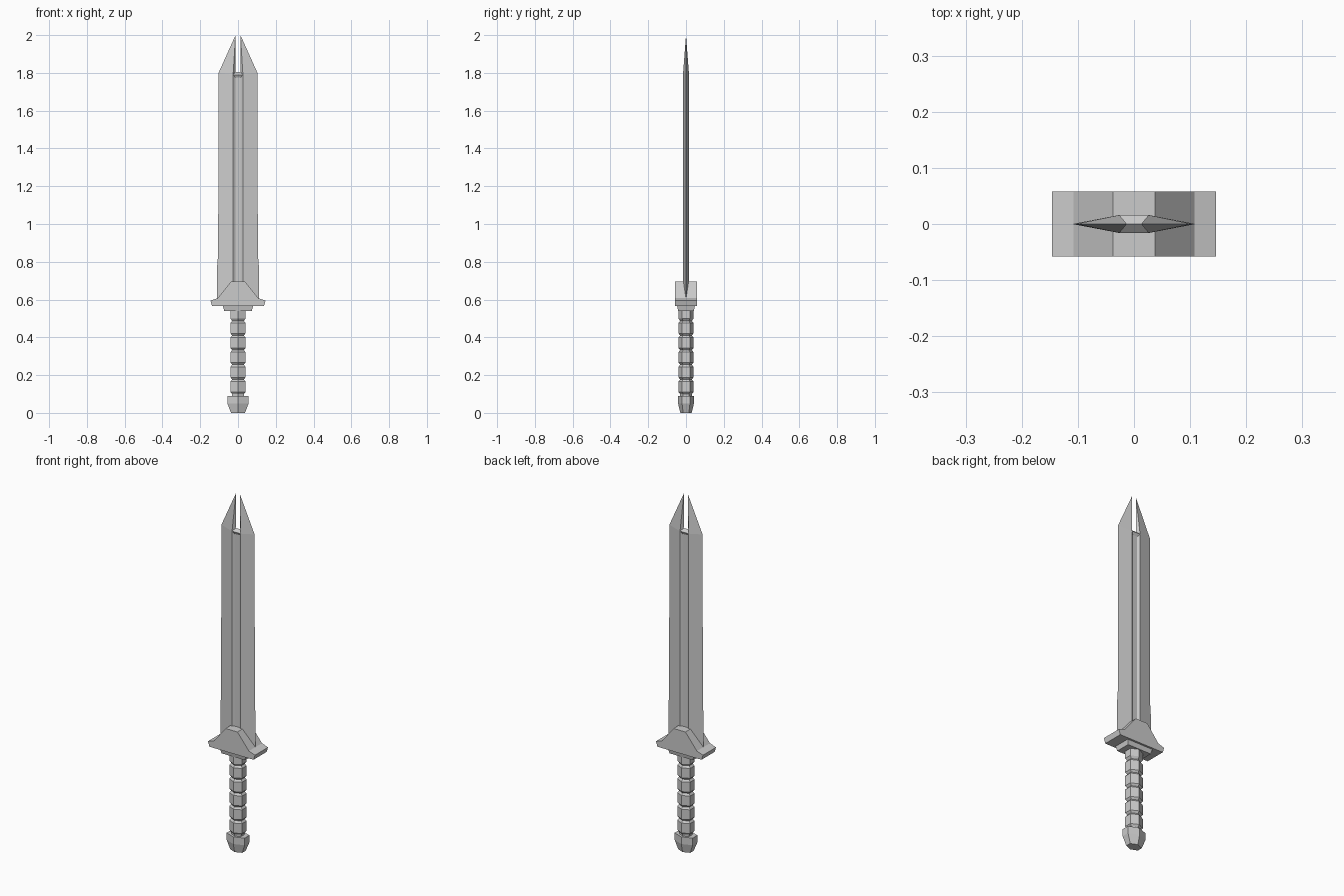
import bpy, bmesh

if "Cube" in bpy.data.objects:
    bpy.data.objects.remove(bpy.data.objects["Cube"])


def make_object(name, verts, faces):
    mesh = bpy.data.meshes.new(name)
    bm = bmesh.new()
    vs = [bm.verts.new(v) for v in verts]
    for f in faces:
        bm.faces.new([vs[i] for i in f])
    bmesh.ops.recalc_face_normals(bm, faces=bm.faces)
    bm.to_mesh(mesh)
    bm.free()
    obj = bpy.data.objects.new(name, mesh)
    bpy.context.collection.objects.link(obj)
    return obj


def loft(name, rings):
    """Skin a stack of equal-sized point rings and cap both ends."""
    n = len(rings[0])
    faces = [tuple(range(n)), tuple(range(n * (len(rings) - 1), n * len(rings)))]
    for r in range(len(rings) - 1):
        for i in range(n):
            j = (i + 1) % n
            faces.append((r * n + i, r * n + j, (r + 1) * n + j, (r + 1) * n + i))
    return make_object(name, [p for ring in rings for p in ring], faces)


def hexagon(rx, ry, z):
    """Six-sided ring with its points at front and back."""
    shape = [(0, -1), (1, -.5), (1, .5), (0, 1), (-1, .5), (-1, -.5)]
    return [(x * rx, y * ry, z) for x, y in shape]


def rectangle(rx, ry, z):
    return [(-rx, -ry, z), (rx, -ry, z), (rx, ry, z), (-rx, ry, z)]


# Blade: front right quarter, with groove and split tip, mirrored twice
points = {
    "E0": (.11, 0, .6), "E1": (.11, 0, .78), "E2": (.105, 0, .84),
    "E3": (.103, 0, 1.8), "T": (.013, 0, 2.0),
    "R0": (.026, -.016, .6), "R1": (.026, -.016, 1.79),
    "F0": (.014, -.008, .6), "F1": (.014, -.008, 1.775),
    "C0": (0, -.008, .6), "C1": (0, -.008, 1.775),
    "M": (0, -.016, 1.79), "S": (.014, 0, 1.805), "SC": (0, 0, 1.805),
}
panels = ["R0 E0 E1 E2 E3 R1", "R1 E3 T", "R1 T S", "R0 R1 F1 F0",
          "F0 F1 C1 C0", "F1 R1 M C1", "R1 S SC M"]
keys = list(points)
blade = make_object("blade", points.values(),
                    [[keys.index(k) for k in p.split()] for p in panels])
bm = bmesh.new()
bm.from_mesh(blade.data)
bm.normal_update()
bmesh.ops.reverse_faces(bm, faces=[f for f in bm.faces if f.normal.y > 0])
bm.to_mesh(blade.data)
bm.free()
mirror = blade.modifiers.new("mirror", 'MIRROR')
mirror.use_axis = (True, True, False)
mirror.merge_threshold = .0005

# Guard: stepped profile extruded front to back
half = [(.137, .566), (.146, .594), (.108, .607), (.037, .695)]
profile = half + [(-x, z) for x, z in reversed(half)]
loft("guard", [[(x, y, z) for x, z in profile] for y in (-.058, .058)])

# Collar plate under the guard
loft("guard_collar", [rectangle(.073, .042, .54), rectangle(.08, .047, .566)])

# Grip: hexagonal segments separated by narrow grooves
rings = [hexagon(.03, .03, .08)]
for i in range(5):
    z0 = .1 + i * .0775
    z1 = z0 + .0775
    for r, z in [(.031, z0), (.04, z0 + .011), (.04, z1 - .011), (.031, z1)]:
        if r > .035 or not i or z == z1:
            rings.append(hexagon(r, r, z))
rings += [hexagon(.04, .04, .5), hexagon(.04, .04, .545)]
loft("grip", rings)

# Pommel
loft("pommel", [hexagon(.037, .03, 0), hexagon(.056, .042, .05),
                hexagon(.056, .042, .09)])
